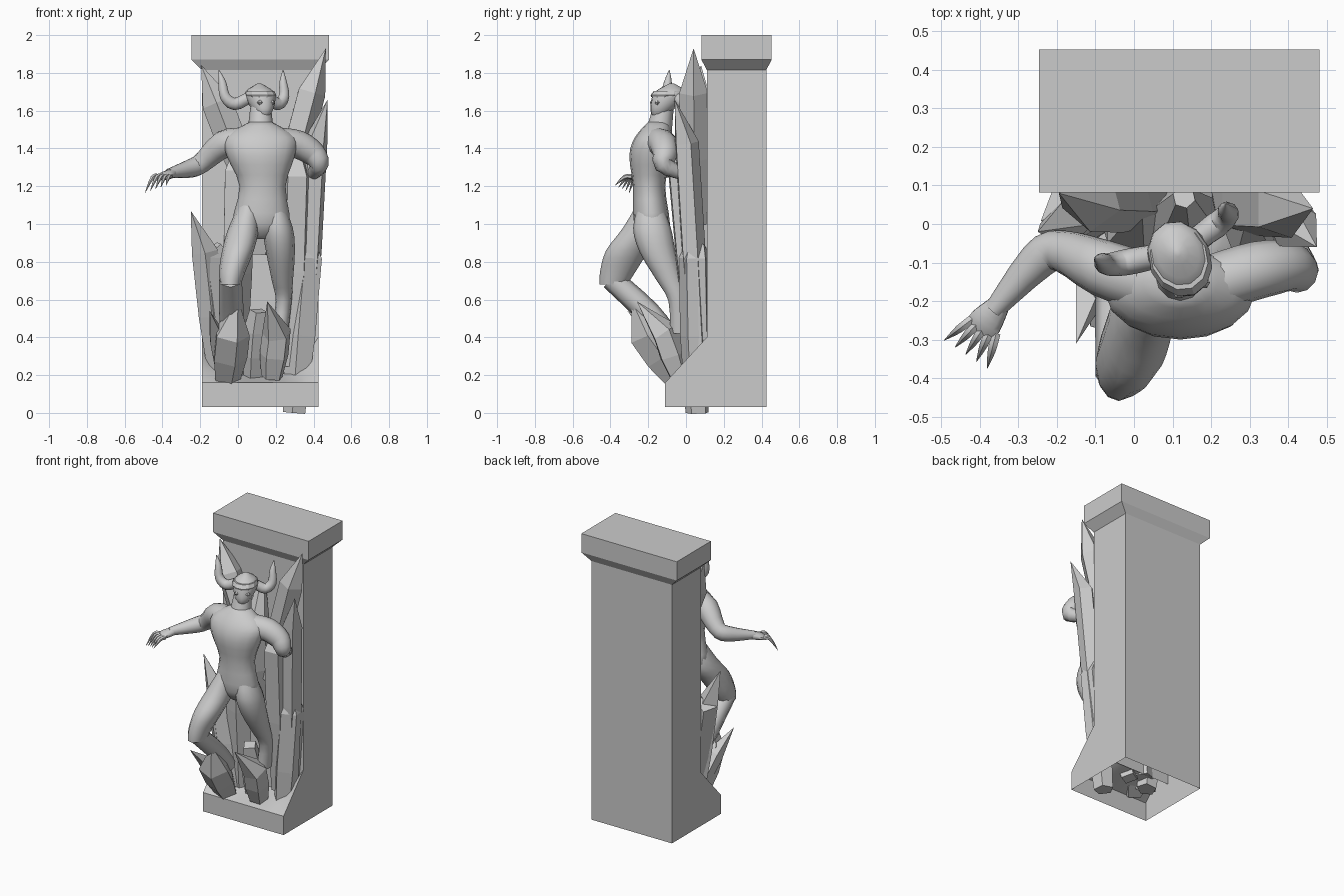
import bpy, bmesh, math
from mathutils import Vector

if "Cube" in bpy.data.objects:
    bpy.data.objects.remove(bpy.data.objects["Cube"])

stone = bpy.data.materials.new("grey stone")
stone.diffuse_color = (0.6, 0.6, 0.6, 1)
stone.use_nodes = True
stone.node_tree.nodes["Principled BSDF"].inputs["Base Color"].default_value = stone.diffuse_color


def finish(name, bm, angle=None):
    bmesh.ops.remove_doubles(bm, verts=bm.verts, dist=0.0005)
    bmesh.ops.recalc_face_normals(bm, faces=bm.faces)
    me = bpy.data.meshes.new(name)
    bm.to_mesh(me)
    bm.free()
    me.materials.append(stone)
    ob = bpy.data.objects.new(name, me)
    bpy.context.collection.objects.link(ob)
    if angle:
        for p in me.polygons:
            p.use_smooth = True
        me.set_sharp_from_angle(angle=math.radians(angle))
    return ob


def skin(bm, rings, caps=(True, True)):
    n = len(rings[0])
    for a, b in zip(rings, rings[1:]):
        for i in range(n):
            j = (i + 1) % n
            bm.faces.new((a[i], a[j], b[j], b[i]))
    if caps[0]:
        bm.faces.new(rings[0])
    if caps[1]:
        bm.faces.new(rings[-1])


def smooth_rows(rows, steps=3):
    """Catmull-Rom interpolation of positions and radii."""
    out = []
    for k in range(len(rows) - 1):
        p0, p1 = rows[max(k - 1, 0)], rows[k]
        p2, p3 = rows[k + 1], rows[min(k + 2, len(rows) - 1)]
        for s in range(steps):
            t = s / steps
            out.append([0.5 * (2 * b + (c - a) * t + (2 * a - 5 * b + 4 * c - d) * t * t
                               + (3 * b - a - 3 * c + d) * t ** 3)
                        for a, b, c, d in zip(p0, p1, p2, p3)])
    return out + [list(rows[-1])]


def loft(name, rows, n=12, ref=(1, 0, 0), organic=True, twist=0.0, level=False, ratio=1.0):
    """Rows are (x, y, z, r) or (x, y, z, r1, r2); r1 lies along ref, r2 defaults to r1 * ratio."""
    rows = [r if len(r) == 5 else (*r, r[3] * ratio) for r in rows]
    if organic:
        rows = smooth_rows(rows)
    bm = bmesh.new()
    pts = [Vector(r[:3]) for r in rows]
    rings = []
    for k, r in enumerate(rows):
        t = (pts[min(k + 1, len(pts) - 1)] - pts[max(k - 1, 0)]).normalized()
        if level:
            t = Vector((0, 0, 1))
        u = Vector(ref)
        u = (u - t * u.dot(t)).normalized()
        v = t.cross(u)
        ring = []
        for i in range(n):
            a = twist + 2 * math.pi * i / n
            ring.append(bm.verts.new(pts[k] + u * (max(r[3], 0) * math.cos(a))
                                     + v * (max(r[4], 0) * math.sin(a))))
        rings.append(ring)
    skin(bm, rings)
    return finish(name, bm, 50 if organic else None)


def block(name, z0, z1, grow=0.0, flare=0.0, front=0.0, bottom=True):
    """Box on the pillar's plan, widened by grow; flared underside; front edge raised by front."""
    bm = bmesh.new()
    levels = [(z0, 0.0), (z0 + flare, grow), (z1, grow)] if flare else [(z0, grow), (z1, grow)]
    rings = []
    for z, g in levels:
        x0, x1, y0, y1 = -.19 - g, .425 + g, .11 - g / 2, .425 + g / 2
        lift = front if z == z0 else 0
        rings.append([bm.verts.new(c) for c in ((x0, y0, z + lift), (x1, y0, z + lift),
                                                (x1, y1, z), (x0, y1, z))])
    skin(bm, rings, (bottom, True))
    return finish(name, bm)


def crystal(name, base, shoulder, tip, r, sides=5, end=0.0):
    """Faceted spike: narrow root, widest at the shoulder, then a point (or a blunt end)."""
    b, s = Vector(base), Vector(shoulder)
    m = b.lerp(s, 0.5)
    loft(name, [(*b, r * .75), (*m, r), (*s, r), (*tip, end)], sides, organic=False,
         twist=len(name) * 0.37)


# Pillar and capital
block("pillar", .03, 1.82, front=.17, bottom=False)
block("capital", 1.815, 2.0, .057, .055)

# Plinth: upright front, dished slope rising to the pillar corners, open below
bm = bmesh.new()
grid = []
for i in range(11):
    u = -1 + i / 5
    lift = abs(u) ** 3
    col = [bm.verts.new((.1175 + .3075 * u, -.11, .03))]
    for j in range(4):
        f = j / 3
        col.append(bm.verts.new((.1175 + .3075 * u, -.11 + .22 * f, .16 + f * (.05 + .19 * lift))))
    grid.append(col)
for a, b in zip(grid, grid[1:]):
    for j in range(4):
        bm.faces.new((a[j], b[j], b[j + 1], a[j + 1]))
for col in (grid[0], grid[-1]):
    bm.faces.new(col + [bm.verts.new((col[0].co.x, .425, .03))])
finish("plinth", bm, 35)

# Torso, neck and head
loft("torso", [(.122, -.165, .92, .05, .05), (.122, -.18, 1.0, .15, .095),
               (.13, -.195, 1.2, .122, .085), (.12, -.19, 1.36, .18, .11),
               (.12, -.17, 1.46, .185, .10), (.12, -.145, 1.54, .06, .055)], 16, level=True)
loft("neck", [(.12, -.145, 1.49, .07), (.12, -.115, 1.64, .052)], 12, level=True)
yaw, back = Vector((.92, .38, 0)), Vector((-.38, .92, 0))
loft("head", [(.135, -.145, 1.565, .025), (.132, -.13, 1.60, .05), (.122, -.1, 1.65, .073),
              (.115, -.08, 1.70, .074), (.113, -.075, 1.745, .008)], 12, yaw, level=True, ratio=1.2)
loft("helmet_brow", [(.122, -.1, 1.672, .074), (.12, -.095, 1.682, .081),
                     (.117, -.087, 1.705, .073)], 12, yaw, organic=False, level=True, ratio=1.18)

# Eyes and curled horns, mirrored across the turned head
centre = Vector((.118, -.09, 0))
for side, s in (("left", -1), ("right", 1)):
    e = centre + yaw * (.035 * s) - back * .082
    loft(side + "_eye", [(e.x, e.y, 1.643 + k * .02, .016 * (1 - abs(k))) for k in (-1, 0, 1)],
         6, organic=False)
    rows = []
    for k, (out, z) in enumerate(((.06, 1.665), (.125, 1.635), (.17, 1.675), (.175, 1.75), (.185, 1.815))):
        p = centre + yaw * (out * s) + back * (.03 + .012 * k)
        rows.append((p.x - .02 * k / 4, p.y, z, (.032, .034, .029, .021, .002)[k]))
    loft(side + "_horn", rows, 10, (0, 1, 0))

# Arms
up = (0, 0, 1)
loft("left_arm", [(.02, -.15, 1.435, .075), (-.08, -.115, 1.42, .074), (-.19, -.07, 1.325, .054),
                  (-.25, -.095, 1.295, .05), (-.365, -.225, 1.268, .026)], 12, up)
loft("left_hand", [(-.35, -.21, 1.268, .026, .03), (-.385, -.255, 1.255, .022, .046),
                   (-.405, -.28, 1.245, .013, .042)], 10, up)
loft("right_arm", [(.22, -.15, 1.435, .075), (.32, -.12, 1.42, .075), (.40, -.11, 1.37, .066),
                   (.43, -.12, 1.315, .05), (.40, -.03, 1.27, .035)], 12, (0, 1, 0))

# Clawed fingers fan out from the hand and droop to a point
aim, across = Vector((-.55, -.83, 0)), Vector((-.83, .55, 0))
for i in range(5):
    f = i / 2 - 1
    root = Vector((-.388, -.265, 1.25)) + across * (-.036 * f)
    way = aim - across * (.35 * f)
    rows = []
    for reach, drop, r in ((0, 0, .013), (.04, .002, .012), (.088, .065 - .02 * f, .001)):
        p = root + way * reach
        rows.append((p.x, p.y, p.z - drop, r))
    loft("finger_%d" % (i + 1), rows, 6, up)

# Legs: one lifted with the knee forward, one trailing into the rock
loft("left_thigh", [(.06, -.19, 1.12, .045), (.03, -.225, .98, .08), (.0, -.31, .86, .084),
                    (-.03, -.36, .75, .07), (-.04, -.385, .68, .055)], 12, level=True, ratio=1.35)
loft("left_shin", [(-.04, -.395, .71, .06), (-.035, -.2, .53, .065), (-.03, -.08, .38, .06)], 8)
loft("right_leg", [(.19, -.19, 1.12, .045), (.21, -.18, .98, .08), (.225, -.15, .85, .076),
                   (.235, -.085, .70, .056), (.242, -.04, .59, .042), (.22, -.03, .42, .045)],
     12, level=True, ratio=1.25)

# Crystals gripping the feet
crystal("left_foot_crystal", (-.06, -.04, .18), (-.035, -.21, .42), (0, -.29, .6), .098)
crystal("left_foot_shard", (-.07, 0, .18), (-.11, -.16, .40), (-.15, -.31, .54), .055, 4)
crystal("right_foot_crystal", (.18, -.03, .19), (.205, -.11, .42), (.155, -.26, .59), .08)
crystal("middle_shard", (.08, .05, .17), (.10, 0, .43), (.11, -.03, .54), .075, 4, .05)

# Crystals standing against the pillar, low ones first
crystal("left_low_crystal", (-.07, .04, .15), (-.16, .03, .82), (-.09, .06, .88), .085, 5, .03)
crystal("left_tall_crystal", (-.1, .03, .17), (-.175, 0, .85), (-.25, -.02, 1.07), .07, 4)
crystal("right_blunt_crystal", (.3, .06, 0), (.37, .045, .82), (.355, .05, .885), .085, 5, .065)
crystal("back_left_crystal", (-.02, .07, .2), (0, 0, 1.28), (.02, .05, 1.5), .085)
crystal("back_middle_crystal", (.13, .09, .85), (.13, 0, 1.3), (.13, .07, 1.6), .1, 6, .03)
crystal("back_right_crystal", (.28, .07, .25), (.31, -.02, 1.25), (.3, .04, 1.5), .085)
crystal("right_side_crystal", (.35, .07, .3), (.41, 0, 1.43), (.475, -.06, 1.66), .068)
crystal("right_top_crystal", (.2, .05, 1.0), (.385, .04, 1.70), (.465, .04, 1.93), .08)
crystal("left_top_crystal", (.06, .06, 1.2), (-.11, .065, 1.64), (-.195, .08, 1.84), .085)
